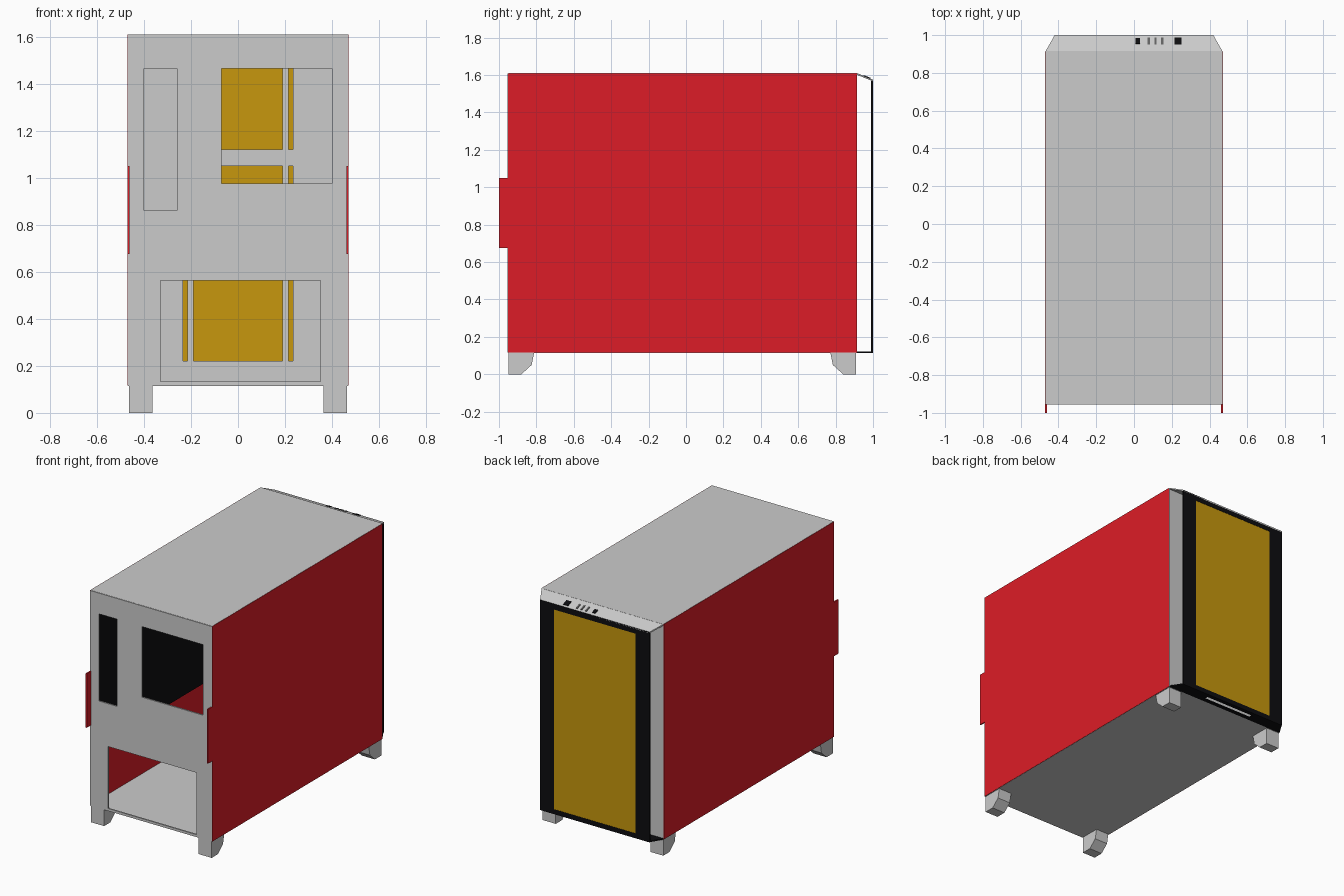
import bpy, bmesh, math
from mathutils import Vector

if "Cube" in bpy.data.objects:
    bpy.data.objects.remove(bpy.data.objects["Cube"])


def material(name, color):
    m = bpy.data.materials.new(name)
    m.diffuse_color = (*color, 1)
    m.use_nodes = True
    m.node_tree.nodes["Principled BSDF"].inputs["Base Color"].default_value = m.diffuse_color
    return m


RED = material("red", (0.72, 0.012, 0.02))
BLACK = material("black", (0.004, 0.004, 0.005))
GOLD = material("gold", (0.57, 0.31, 0.004))
DARK = material("dark_grey", (0.12, 0.12, 0.12))


def finish(name, bm, mat=None):
    bmesh.ops.recalc_face_normals(bm, faces=bm.faces)
    me = bpy.data.meshes.new(name)
    bm.to_mesh(me)
    bm.free()
    ob = bpy.data.objects.new(name, me)
    bpy.context.collection.objects.link(ob)
    if mat:
        me.materials.append(mat)
    return ob


def thicken(name, faces, offset, mat=None):
    """Sheet made of point loops, extruded along an offset vector."""
    bm = bmesh.new()
    for f in faces:
        bm.faces.new([bm.verts.new(p) for p in f])
    bmesh.ops.remove_doubles(bm, verts=bm.verts, dist=1e-5)
    ext = bmesh.ops.extrude_face_region(bm, geom=bm.faces[:], use_keep_orig=True)
    moved = [g for g in ext["geom"] if isinstance(g, bmesh.types.BMVert)]
    bmesh.ops.translate(bm, verts=moved, vec=Vector(offset))
    return finish(name, bm, mat)


def box(name, x, y, z, mat=None):
    face = [(x[0], y[0], z[0]), (x[1], y[0], z[0]), (x[1], y[1], z[0]), (x[0], y[1], z[0])]
    return thicken(name, [face], (0, 0, z[1] - z[0]), mat)


def wall(name, rect, y, depth, holes, mat=None):
    """Upright plate in xz with rectangular holes (x0, x1, z0, z1)."""
    rects = [rect] + holes
    xs = sorted({v for r in rects for v in r[:2]})
    zs = sorted({v for r in rects for v in r[2:]})
    faces = []
    for a, b in zip(xs, xs[1:]):
        for c, d in zip(zs, zs[1:]):
            mx, mz = (a + b) / 2, (c + d) / 2
            if not any(h[0] < mx < h[1] and h[2] < mz < h[3] for h in holes):
                faces.append([(a, y, c), (b, y, c), (b, y, d), (a, y, d)])
    return thicken(name, faces, (0, depth, 0), mat)


W = 0.468

# Chassis: roof, floor, rear wall with cut-outs, inner front wall with fan windows
box("roof", (-W, W), (-0.95, 0.917), (1.60, 1.61))
box("floor", (-W, W), (-0.95, 0.915), (0.115, 0.125))
wall("rear_wall", (-W, W, 0.116, 1.609), -0.955, 0.01,
     [(-0.40, -0.26, 0.86, 1.465), (-0.07, 0.40, 0.975, 1.465), (-0.33, 0.35, 0.133, 0.563)])
windows = [(a, b, z, z + 0.38) for a, b in ((-0.235, -0.215), (-0.19, 0.19), (0.215, 0.235))
           for z in (0.22, 0.67, 1.12)]
wall("inner_front_wall", (-W, W, 0.116, 1.609), 0.905, 0.01, windows)

# Board tray next to the left side
box("board_tray", (-0.425, -0.415), (-0.945, 0.905), (0.53, 1.60), BLACK)

# Side panels with a rear grip tab
outline = [(-0.953, 0.116), (0.914, 0.116), (0.914, 1.609), (-0.953, 1.609),
           (-0.953, 1.05), (-1.0, 1.05), (-1.0, 0.675), (-0.953, 0.675)]
for side, s in (("left", -1), ("right", 1)):
    thicken(side + "_side_panel", [[(s * 0.47, y, z) for y, z in outline]], (-s * 0.009, 0, 0), RED)

# Front door: black frame around a filter mesh
G = (-0.313, 0.313, 0.148, 1.535)
wall("door_frame", (-0.42, 0.42, 0.115, 1.575), 0.99, 0.01, [G], BLACK)
box("door_filter", G[:2], (0.991, 0.998), G[2:], GOLD)

# Sloped top cover and slotted bottom cover, both with clipped corners
thicken("top_cover", [[(-W, 0.915, 1.61), (W, 0.915, 1.61), (0.42, 1.0, 1.575), (-0.42, 1.0, 1.575)]],
        (0, 0, -0.009))
outer = [(-W, 0.915, 0.115), (W, 0.915, 0.115), (0.42, 0.995, 0.115), (-0.42, 0.995, 0.115)]
inner = [(-0.19, 0.94, 0.115), (0.19, 0.94, 0.115), (0.19, 0.972, 0.115), (-0.19, 0.972, 0.115)]
thicken("bottom_cover", [[outer[i], outer[(i + 1) % 4], inner[(i + 1) % 4], inner[i]] for i in range(4)],
        (0, 0, 0.008), BLACK)

# Buttons and ports on the sloped cover
slope = -math.atan2(0.035, 0.085)
for name, x, w, d, mat in (("small_button", 0.02, 0.025, 0.032, BLACK), ("port_1", 0.078, 0.012, 0.04, DARK),
                           ("port_2", 0.114, 0.012, 0.04, DARK), ("port_3", 0.149, 0.012, 0.04, DARK),
                           ("power_button", 0.233, 0.038, 0.04, BLACK)):
    ob = box(name, (-w / 2, w / 2), (-d / 2, d / 2), (-0.004, 0.004), mat)
    ob.location = (x, 0.968, 1.61 - 0.053 * 0.035 / 0.085)
    ob.rotation_euler.x = slope

# Four feet with a bevelled inner side
foot = [(0.0, 0.116), (0.0, 0.0), (0.07, 0.0), (0.125, 0.05), (0.138, 0.116)]
for end, y0, sy in (("rear", -0.95, 1), ("front", 0.91, -1)):
    for side, sx in (("left", -1), ("right", 1)):
        thicken(f"{end}_{side}_foot", [[(sx * 0.463, y0 + sy * y, z) for y, z in foot]], (-sx * 0.10, 0, 0))
